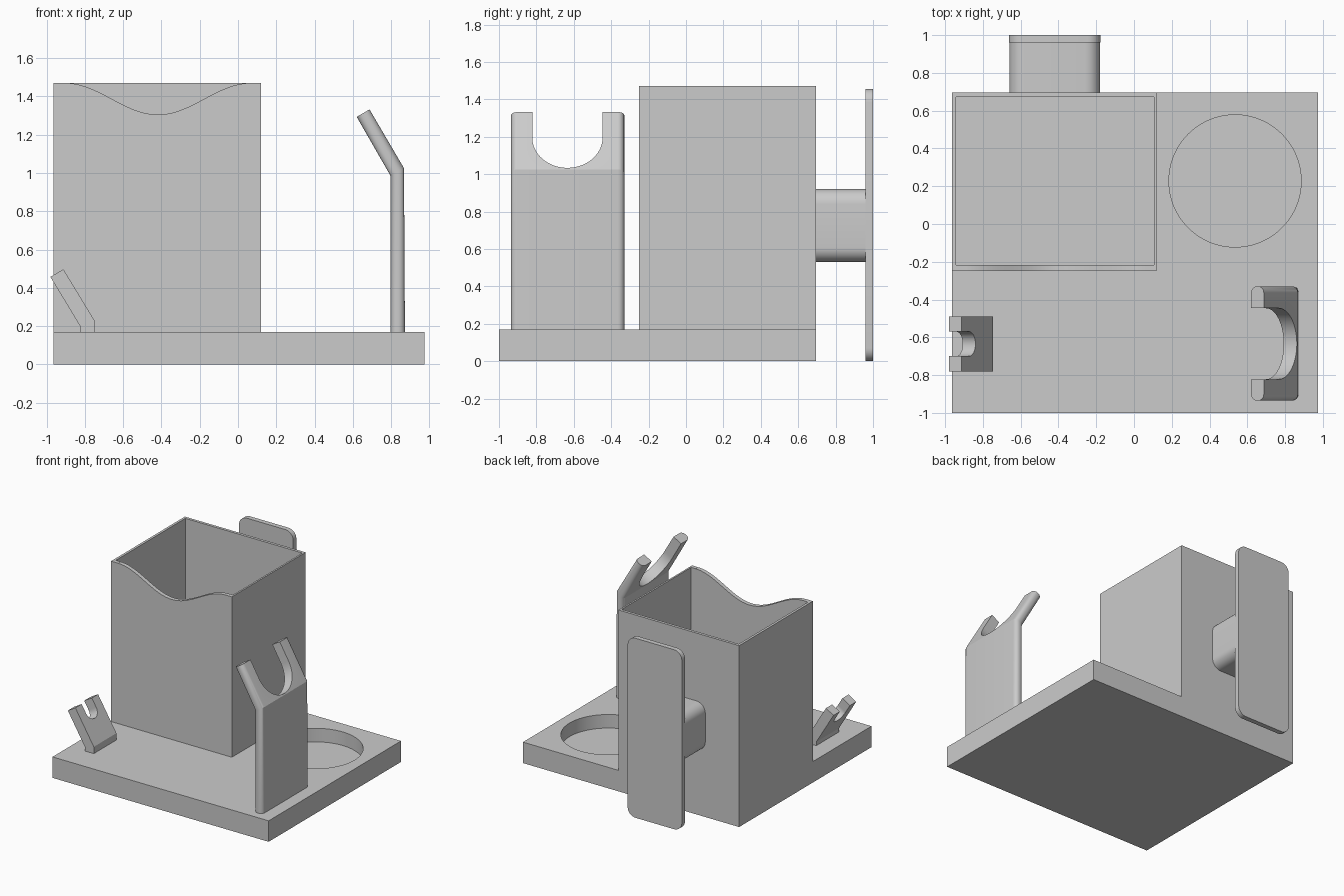
import bpy, bmesh, math
from mathutils import Vector

if "Cube" in bpy.data.objects:
    bpy.data.objects.remove(bpy.data.objects["Cube"], do_unlink=True)

GREY = (0.6, 0.6, 0.6, 1)
grey = bpy.data.materials.new("plain grey")
grey.use_nodes = True
grey.diffuse_color = GREY
grey.node_tree.nodes["Principled BSDF"].inputs["Base Color"].default_value = GREY


def rounded_rect(u0, u1, v0, v1, r=0.0, n=8):
    """Counter-clockwise outline, with arcs at the corners when r > 0."""
    if r == 0:
        return [(u0, v0), (u1, v0), (u1, v1), (u0, v1)]
    centres = [(u1 - r, v1 - r), (u0 + r, v1 - r), (u0 + r, v0 + r), (u1 - r, v0 + r)]
    return [(cu + r * math.cos(a), cv + r * math.sin(a))
            for q, (cu, cv) in enumerate(centres)
            for a in [(q + k / n) * math.pi / 2 for k in range(n + 1)]]


def loft(name, loops):
    """Capped solid through matching loops of points."""
    bm = bmesh.new()
    rings = [[bm.verts.new(p) for p in loop] for loop in loops]
    for a, b in zip(rings, rings[1:]):
        for i in range(len(a)):
            j = (i + 1) % len(a)
            bm.faces.new((a[i], a[j], b[j], b[i]))
    bm.faces.new(rings[0][::-1])
    bm.faces.new(rings[-1])
    bmesh.ops.recalc_face_normals(bm, faces=bm.faces)
    mesh = bpy.data.meshes.new(name)
    bm.to_mesh(mesh)
    bm.free()
    mesh.materials.append(grey)
    ob = bpy.data.objects.new(name, mesh)
    bpy.context.collection.objects.link(ob)
    return ob


def upright(name, outline, z0, z1):
    return loft(name, [[(x, y, z) for x, y in outline] for z in (z0, z1)])


def depthwise(name, outline, y0, y1):
    return loft(name, [[(x, y, z) for x, z in outline] for y in (y0, y1)])


def cut(ob, cutter):
    """Subtract the cutter, bake the result and drop the cutter."""
    cutter.hide_render = True
    mod = ob.modifiers.new("cut", "BOOLEAN")
    mod.operation, mod.solver, mod.object = "DIFFERENCE", "EXACT", cutter
    graph = bpy.context.evaluated_depsgraph_get()
    mesh = bpy.data.meshes.new_from_object(ob.evaluated_get(graph))
    ob.modifiers.clear()
    ob.data = mesh
    bpy.data.objects.remove(cutter, do_unlink=True)


def bracket(name, inner, outer, y0, y1, edge, notch_y, notch_start):
    """Bent strip with a U notch cut square through its leaning end."""
    inner = [Vector((x, 0, z)) for x, z in inner]
    outer = [Vector((x, 0, z)) for x, z in outer]
    thick = (outer[0] - inner[0]).length
    section = rounded_rect(0, thick, y0, y1, edge)
    ob = loft(name, [[i.lerp(o, t / thick) + Vector((0, y, 0)) for t, y in section]
                     for i, o in zip(inner, outer)])
    along = (outer[2] - outer[1]).normalized()
    normal = Vector((along.z, 0, -along.x))
    a, b = notch_y
    r = (b - a) / 2
    arc = [math.pi * k / 32 for k in range(33)]
    shape = [(notch_start + r - r * math.sin(t), (a + b) / 2 - r * math.cos(t)) for t in arc]
    shape += [(1, b), (1, a)]
    cut(ob, loft("notch_cutter", [[outer[1] + along * s + normal * d + Vector((0, y, 0))
                                   for s, y in shape] for d in (-0.2, 0.2)]))
    return ob


# Base slab with round cup recess
base = upright("base", rounded_rect(-0.963, 0.975, -1, 0.695), 0, 0.17)
ring = [math.tau * k / 96 for k in range(96)]
cut(base, upright("recess_cutter", [(0.535 + 0.35 * math.cos(a), 0.228 + 0.35 * math.sin(a))
                                    for a in ring], 0.06, 0.3))

# Open bin with a scooped front wall
bin_box = upright("bin", rounded_rect(-0.963, 0.12, -0.25, 0.695), 0.17, 1.47)
cut(bin_box, upright("cavity_cutter", rounded_rect(-0.943, 0.106, -0.217, 0.672), 0.19, 1.6))
wave = [k / 24 for k in range(-24, 25)]
scoop = [(-0.418 + 0.485 * t, 1.47 - 0.0825 * (1 + math.cos(math.pi * t))) for t in wave[1:-1]]
scoop = [(-0.903, 1.6), (-0.903, 1.469)] + scoop + [(0.067, 1.469), (0.067, 1.6)]
cut(bin_box, depthwise("scoop_cutter", scoop, -0.4, -0.1))

# Rear stem and clip plate
stem = depthwise("rear_stem", rounded_rect(-0.66, -0.18, 0.53, 0.92, 0.08), 0.69, 0.965)
plate = depthwise("rear_plate", rounded_rect(-0.663, -0.177, 0, 1.455, 0.07), 0.96, 1)

# Tall and small notched holders
tall = bracket("tall_holder",
               [(0.797, 0.165), (0.797, 0.985), (0.62, 1.293)],
               [(0.872, 0.165), (0.867, 1.025), (0.687, 1.332)],
               -0.935, -0.33, 0.034, (-0.822, -0.446), 0.01)
small = bracket("small_holder",
                [(-0.825, 0.165), (-0.825, 0.2), (-0.98, 0.457)],
                [(-0.747, 0.165), (-0.747, 0.225), (-0.912, 0.497)],
                -0.78, -0.49, 0, (-0.7, -0.57), 0.178)

# Smooth curved surfaces, keep hard edges
for part in (base, bin_box, stem, plate, tall, small):
    bpy.ops.object.select_all(action="DESELECT")
    part.select_set(True)
    bpy.context.view_layer.objects.active = part
    bpy.ops.object.shade_smooth_by_angle(angle=math.radians(25))
